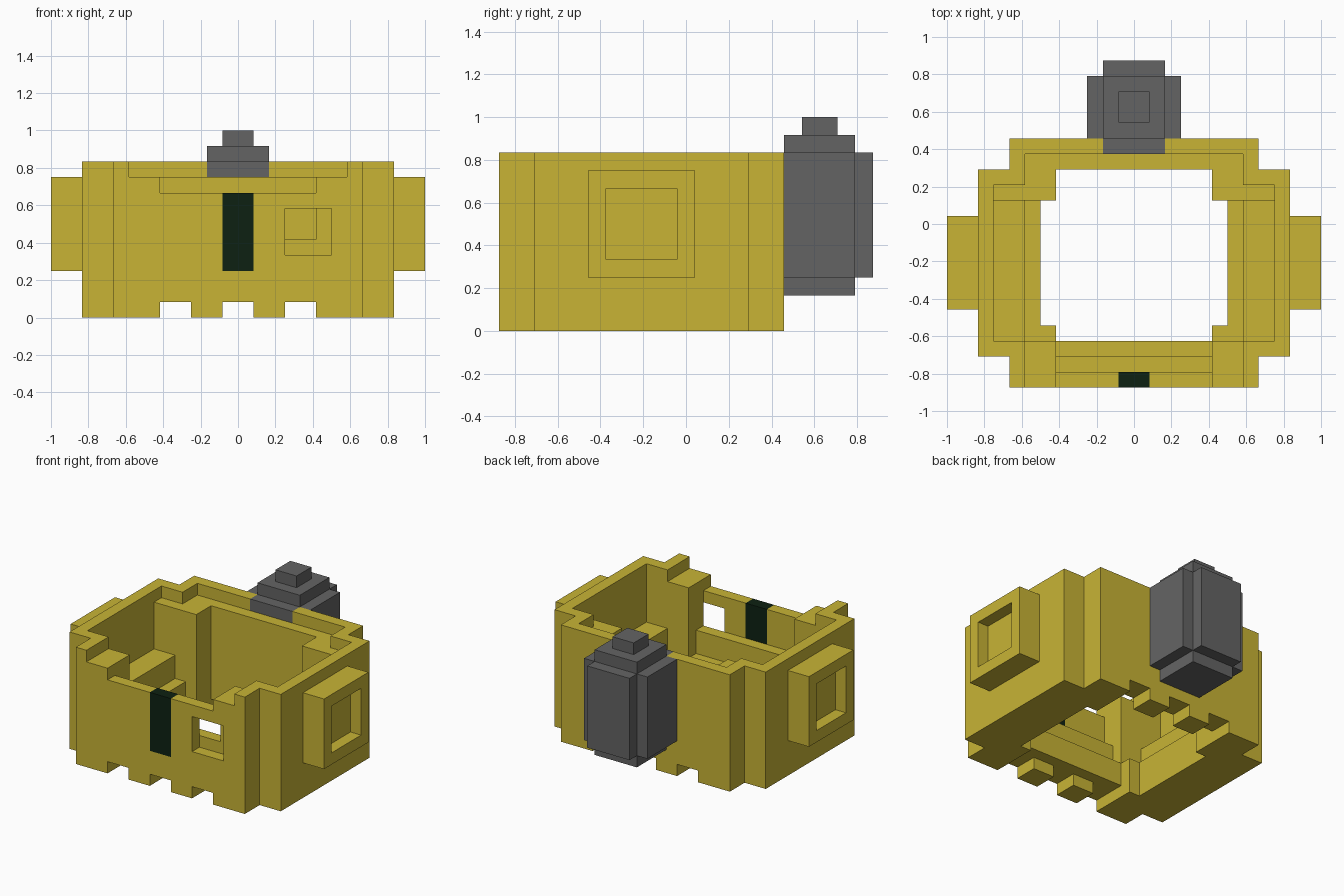
import bpy, bmesh
from itertools import product
from mathutils import Vector

if "Cube" in bpy.data.objects:
    bpy.data.objects.remove(bpy.data.objects["Cube"], do_unlink=True)

UNIT = 1 / 12                      # one building block
Y_SHIFT = 10.5                     # blocks from the front edge to the centre


def material(name, rgb):
    mat = bpy.data.materials.new(name)
    mat.use_nodes = True
    color = (*rgb, 1)
    mat.diffuse_color = color
    bsdf = mat.node_tree.nodes["Principled BSDF"]
    bsdf.inputs["Base Color"].default_value = color
    bsdf.inputs["Roughness"].default_value = 0.8
    return mat


yellow = material("mustard yellow", (0.58, 0.456, 0.036))
grey = material("dark grey", (0.127, 0.127, 0.127))
dark = material("blackish green", (0.004, 0.015, 0.006))


def box(x0, x1, y0, y1, z0, z1):
    """Block cells filling a box; y counts from the front edge."""
    return set(product(range(x0, x1), range(y0, y1), range(z0, z1)))


def build(name, cells, mat):
    """Skin the outside of a set of blocks and merge its flat faces."""
    bm = bmesh.new()
    corners = {}

    def vert(p):
        if p not in corners:
            x, y, z = p
            corners[p] = bm.verts.new(Vector((x, y - Y_SHIFT, z)) * UNIT)
        return corners[p]

    for cell in sorted(cells):
        for axis, side in product(range(3), (0, 1)):
            beside = list(cell)
            beside[axis] += 2 * side - 1
            if tuple(beside) in cells:
                continue
            u, v = (axis + 1) % 3, (axis + 2) % 3
            loop = []
            for du, dv in ((0, 0), (1, 0), (1, 1), (0, 1)):
                p = list(cell)
                p[axis] += side
                p[u] += du
                p[v] += dv
                loop.append(vert(tuple(p)))
            bm.faces.new(loop if side else loop[::-1])
    bmesh.ops.dissolve_limit(bm, angle_limit=0.01, verts=bm.verts, edges=bm.edges)
    bmesh.ops.triangulate(bm, faces=[f for f in bm.faces if len(f.verts) > 4])
    mesh = bpy.data.meshes.new(name)
    bm.to_mesh(mesh)
    bm.free()
    mesh.materials.append(mat)
    obj = bpy.data.objects.new(name, mesh)
    bpy.context.collection.objects.link(obj)
    return obj


# Hollow shell with a stepped outline
shell = box(-8, 8, 0, 16, 0, 10) | box(-10, 10, 2, 14, 0, 10)
shell -= box(-5, 5, 3, 14, 0, 10) | box(-6, 6, 4, 12, 0, 10)

# Lowered rim inside the outer wall, and the dip in the front wall
shell -= box(-7, 7, 0, 15, 9, 10) | box(-9, 9, 3, 13, 9, 10)
shell -= box(-5, 5, 0, 3, 8, 10)

# Stepped ledges along the front and the sides
shell -= box(-5, 5, 1, 3, 5, 10) | box(-5, 5, 2, 3, 3, 10) | box(-5, 5, 2, 3, 0, 1)
shell -= box(-9, 9, 3, 12, 5, 10) | box(-7, 7, 3, 12, 3, 10)

# Notches along the bottom edge, front and back
for x in (-5, -1, 3):
    for y in (0, 14):
        shell -= box(x, x + 2, y, y + 2, 0, 1)

# Window recess
shell -= box(3, 6, 0, 1, 4, 7)

# Front stripe set into the wall
stripe = box(-1, 1, 0, 1, 3, 8)

# Canister on the back, with cap, nub, foot and a plug through the rim
canister = box(-3, 3, 16, 20, 3, 10) | box(-2, 2, 16, 21, 3, 10)
canister |= box(-2, 2, 16, 20, 2, 11) | box(-1, 1, 17, 19, 11, 12)
canister |= box(-2, 2, 15, 16, 9, 10)

build("shell", shell - stripe - canister, yellow)
build("front_stripe", stripe, dark)
build("back_canister", canister, grey)

# Side pods with a square recess
left_pod = box(10, 12, 5, 11, 3, 9) - box(11, 12, 6, 10, 4, 8)
right_pod = {(-1 - x, y, z) for x, y, z in left_pod}
build("left_pod", left_pod, yellow)
build("right_pod", right_pod, yellow)
